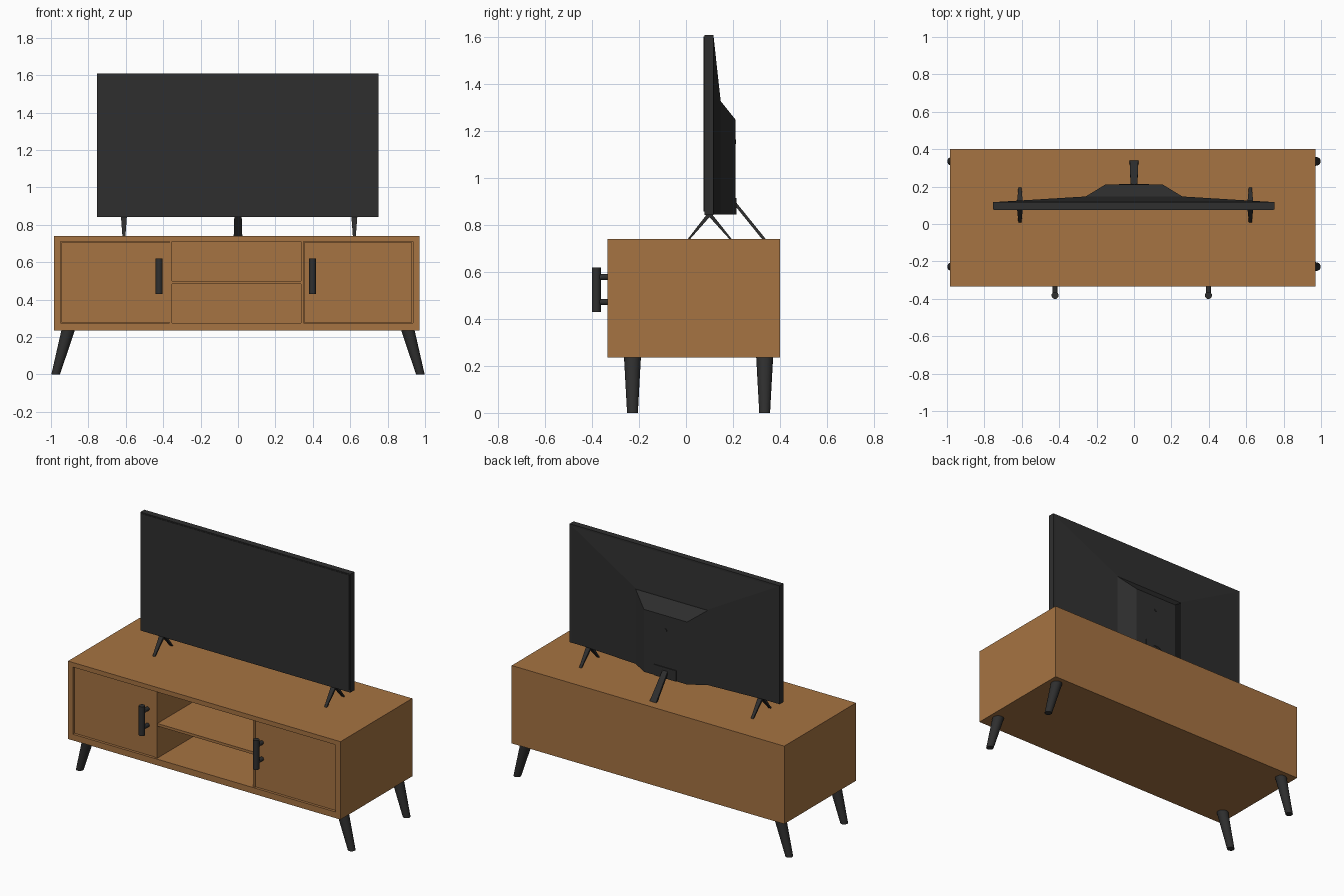
import bpy, bmesh
from mathutils import Vector

old = bpy.data.objects.get("Cube")
if old:
    bpy.data.objects.remove(old, do_unlink=True)


def material(name, rgb):
    m = bpy.data.materials.new(name)
    m.use_nodes = True
    m.diffuse_color = (*rgb, 1)
    bsdf = m.node_tree.nodes["Principled BSDF"]
    bsdf.inputs["Base Color"].default_value = (*rgb, 1)
    bsdf.inputs["Roughness"].default_value = 0.6
    return m


WOOD = material("warm wood", (0.38, 0.172, 0.054))
BLACK = material("matte black", (0.028, 0.028, 0.028))


def finish(name, bm, mat, smooth=False):
    bmesh.ops.recalc_face_normals(bm, faces=bm.faces)
    me = bpy.data.meshes.new(name)
    bm.to_mesh(me)
    bm.free()
    me.materials.append(mat)
    ob = bpy.data.objects.new(name, me)
    bpy.context.collection.objects.link(ob)
    if smooth:
        bpy.ops.object.select_all(action='DESELECT')
        ob.select_set(True)
        bpy.context.view_layer.objects.active = ob
        bpy.ops.object.shade_smooth_by_angle()
    return ob


def box(name, x, y, z, mat):
    """Box from (low, high) ranges."""
    bm = bmesh.new()
    bmesh.ops.create_cube(bm, size=1)
    for v in bm.verts:
        v.co = [r[0] if c < 0 else r[1] for c, r in zip(v.co, (x, y, z))]
    return finish(name, bm, mat)


def rod(name, a, b, ra, rb, mat=BLACK, sides=20):
    """Tapered rod whose end caps stay level when it runs mostly upward."""
    a, b = Vector(a), Vector(b)
    bm = bmesh.new()
    bmesh.ops.create_cone(bm, cap_ends=True, segments=sides, radius1=ra, radius2=rb, depth=1)
    d = b - a
    upright = abs(d.z) > abs(d.y)
    rot = d.to_track_quat('Z', 'Y')
    for v in bm.verts:
        end = b if v.co.z > 0 else a
        flat = Vector((v.co.x, v.co.y, 0))
        v.co = end + (flat if upright else rot @ flat)
    return finish(name, bm, mat, True)


def loft(name, rings, mat):
    """Solid joining rectangles (x half width, low z, high z, y)."""
    bm = bmesh.new()
    loops = [[bm.verts.new(c) for c in ((-w, y, lo), (w, y, lo), (w, y, hi), (-w, y, hi))]
             for w, lo, hi, y in rings]
    for p, q in zip(loops, loops[1:]):
        for i in range(4):
            j = (i + 1) % 4
            bm.faces.new((p[i], p[j], q[j], q[i]))
    bm.faces.new(loops[0])
    bm.faces.new(loops[-1])
    return finish(name, bm, mat)


# Cabinet shell
L, R, F, B, Z0, Z1 = -0.985, 0.97, -0.335, 0.4, 0.235, 0.74
T = 0.035
box("cabinet_top", (L, R), (F, B), (Z1 - 0.03, Z1), WOOD)
box("cabinet_bottom", (L, R), (F, B), (Z0, Z0 + 0.04), WOOD)
box("cabinet_back", (L, R), (B - 0.025, B), (Z0 + 0.04, Z1 - 0.03), WOOD)
for side, x in (("right", L), ("left", R - T)):
    box(side + "_side_panel", (x, x + T), (F, B - 0.025), (Z0 + 0.04, Z1 - 0.03), WOOD)

# Dividers, shelf and doors set just behind the frame
for side, x in (("right", -0.365), ("left", 0.338)):
    box(side + "_divider", (x, x + 0.013), (F + 0.008, B - 0.025), (Z0 + 0.04, Z1 - 0.03), WOOD)
box("shelf", (-0.352, 0.338), (F + 0.012, B - 0.025), (0.483, 0.5), WOOD)
for side, x0, x1 in (("right", L + T + 0.005, -0.367), ("left", 0.353, R - T - 0.005)):
    box(side + "_door", (x0, x1), (F + 0.012, F + 0.035), (Z0 + 0.043, Z1 - 0.034), WOOD)

# Door handles
for side, x in (("right", -0.422), ("left", 0.398)):
    rod(side + "_handle_bar", (x, -0.382, 0.43), (x, -0.382, 0.62), 0.019, 0.019)
    for part, z in (("lower", 0.472), ("upper", 0.578)):
        rod(f"{side}_handle_{part}_post", (x, -0.38, z), (x, F + 0.015, z), 0.013, 0.013)

# Splayed cabinet legs
for end, y in (("front", -0.228), ("back", 0.335)):
    for side, s in (("right", -1), ("left", 1)):
        rod(f"{end}_{side}_leg", (s * 0.975, y, 0), (s * 0.908, y, Z0 + 0.002), 0.023, 0.036)

# Television: panel, tapered back and electronics hump
box("screen_panel", (-0.755, 0.752), (0.078, 0.118), (0.842, 1.61), BLACK)
box("screen_glass", (-0.748, 0.745), (0.075, 0.079), (0.857, 1.603), BLACK)
loft("back_shell", [(0.75, 0.845, 1.607, 0.117), (0.26, 0.845, 1.335, 0.147)], BLACK)
loft("back_housing", [(0.26, 0.845, 1.33, 0.146), (0.155, 0.845, 1.25, 0.21)], BLACK)
box("stand_socket", (-0.08, 0.08), (0.208, 0.215), (0.845, 0.915), BLACK)
rod("back_screw", (0, 0.206, 1.155), (0, 0.214, 1.155), 0.01, 0.01)

# Television feet: a splayed pair under each end and a rear strut
for side, x in (("right", -0.61), ("left", 0.622)):
    for end, y in (("front", 0.012), ("back", 0.19)):
        bm = bmesh.new()
        bmesh.ops.create_cube(bm, size=1)
        for v in bm.verts:
            top = v.co.z > 0
            v.co = (x + v.co.x * (0.032 if top else 0.016),
                    (0.1 if top else y) + v.co.y * (0.022 if top else 0.01),
                    0.846 if top else Z1)
        finish(f"{side}_{end}_foot", bm, BLACK)
bm = bmesh.new()
bmesh.ops.create_cube(bm, size=1)
for v in bm.verts:
    top = v.co.z > 0
    v.co = (v.co.x * (0.036 if top else 0.046),
            (0.205 if top else 0.332) + v.co.y * 0.016, 0.897 if top else Z1)
finish("rear_strut", bm, BLACK)
